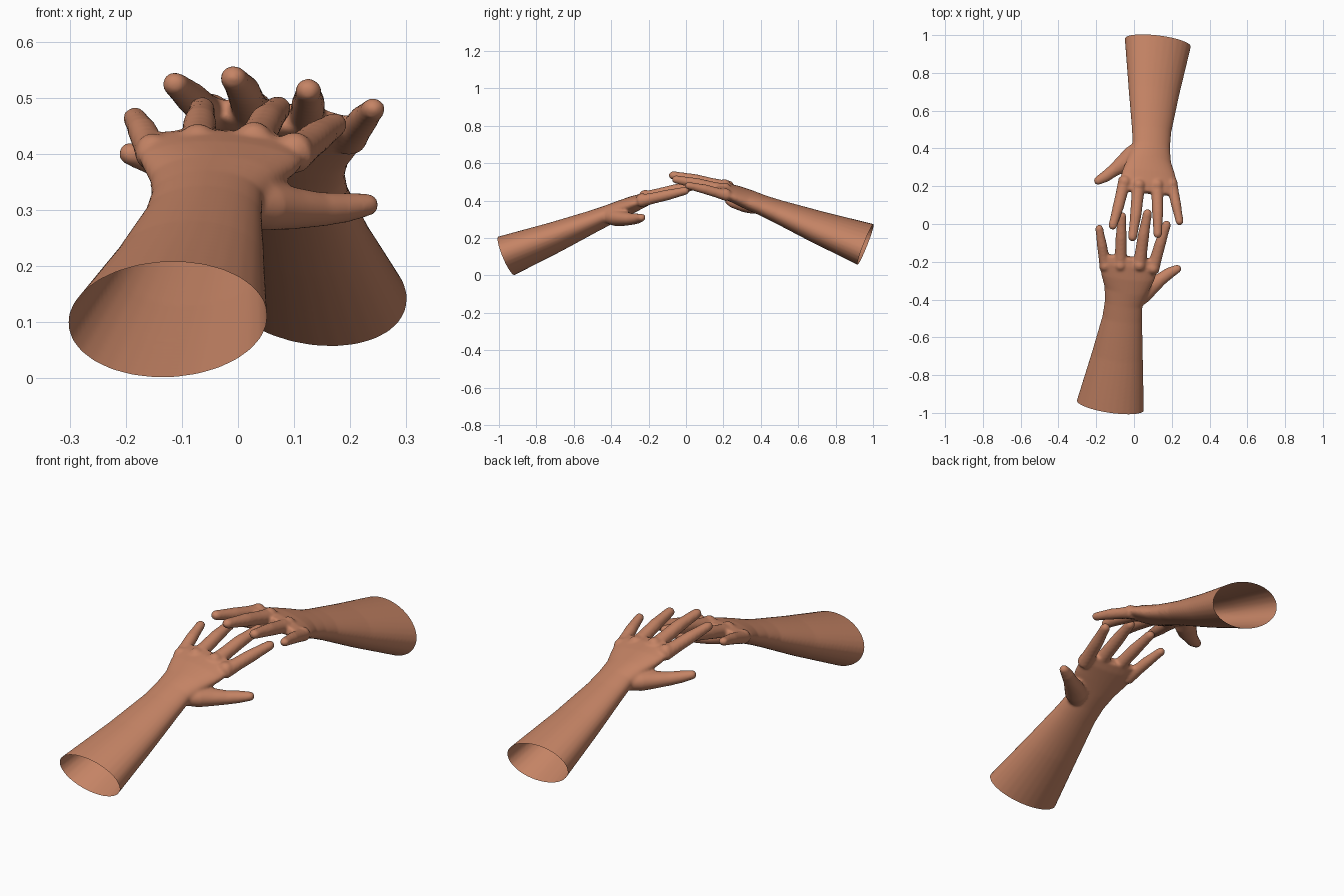
import bpy, bmesh, math
from mathutils import Vector, Matrix

if "Cube" in bpy.data.objects:
    bpy.data.objects.remove(bpy.data.objects["Cube"])

skin = bpy.data.materials.new("skin")
skin.diffuse_color = (0.56, 0.23, 0.13, 1)
skin.use_nodes = True
skin.node_tree.nodes["Principled BSDF"].inputs["Base Color"].default_value = skin.diffuse_color
SIDES = 28


def tube(bm, stations, round_tip=False):
    """Loft ellipses along a path; station = x, y, z, half width, half thickness, roll."""
    pts = [Vector(s[:3]) for s in stations]
    n = len(pts)
    rings = []
    for i, s in enumerate(stations):
        t = (pts[min(i + 1, n - 1)] - pts[max(i - 1, 0)]).normalized()
        roll = s[5] if len(s) > 5 else 0
        rings.append((pts[i], t, s[3], s[4], roll))
    if round_tip:
        p, t, w, h, roll = rings[-1]
        for a in (0.35, 0.7, 1.05, 1.35):
            rings.append((p + t * w * math.sin(a), t, w * math.cos(a), h * math.cos(a), roll))
    loops = []
    for p, t, w, h, roll in rings:
        side = t.cross(Vector((0, 0, 1))).normalized()
        side = Matrix.Rotation(roll, 3, t) @ side
        up = side.cross(t)
        loops.append([bm.verts.new(p + side * w * math.cos(k * math.tau / SIDES)
                                   + up * h * math.sin(k * math.tau / SIDES)) for k in range(SIDES)])
    for a, b in zip(loops, loops[1:]):
        for k in range(SIDES):
            j = (k + 1) % SIDES
            bm.faces.new((a[k], a[j], b[j], b[k]))
    bm.faces.new(loops[0][::-1])
    bm.faces.new(loops[-1])


def arm_mesh():
    bm = bmesh.new()
    # forearm, wrist and palm
    tube(bm, [(-.140, -1.08, .056, .200, .125, -.08),
              (-.125, -.96, .105, .180, .110, -.08),
              (-.088, -.70, .205, .137, .082, -.06),
              (-.062, -.50, .288, .106, .060, -.02),
              (-.055, -.42, .322, .101, .053),
              (-.042, -.35, .352, .116, .049),
              (-.032, -.28, .382, .143, .044, .03),
              (-.027, -.215, .407, .158, .036, .04),
              (-.022, -.175, .421, .150, .024, .04)])
    # fingers: knuckle, middle joint, tip
    fingers = [((-.150, -.235, .396), (-.170, -.11, .440), (-.184, -.025, .464), .028),
               ((-.072, -.235, .410), (-.068, -.07, .456), (-.064, .040, .480), .031),
               ((.026, -.235, .412), (.050, -.06, .458), (.071, .055, .481), .032),
               ((.096, -.250, .396), (.140, -.10, .430), (.172, -.005, .452), .031)]
    for base, mid, tip, r in fingers:
        b, m, t = Vector(base), Vector(mid), Vector(tip)
        tube(bm, [(*b, r * 1.15, r * 1.1), (*b.lerp(m, .55), r, r * .95),
                  (*m, r * .95, r * .92), (*m.lerp(t, .5), r * .82, r * .8),
                  (*t, r * .76, r * .7)], True)
        # raised knuckle
        mat = Matrix.Translation(b.lerp(m, .1) + Vector((0, 0, .006)))
        bmesh.ops.create_uvsphere(bm, u_segments=16, v_segments=10, radius=r * 1.1, matrix=mat)
    # thumb
    tube(bm, [(-.010, -.43, .315, .035, .035), (.045, -.37, .308, .052, .045),
              (.095, -.325, .303, .046, .038), (.145, -.290, .301, .034, .031),
              (.190, -.258, .304, .030, .027), (.228, -.238, .309, .023, .021)], True)
    bmesh.ops.recalc_face_normals(bm, faces=bm.faces)
    me = bpy.data.meshes.new("arm_parts")
    bm.to_mesh(me)
    bm.free()

    # fuse into one skin and soften
    tmp = bpy.data.objects.new("arm_parts", me)
    bpy.context.collection.objects.link(tmp)
    rm = tmp.modifiers.new("fuse", 'REMESH')
    rm.mode = 'VOXEL'
    rm.voxel_size = 0.0065
    sm = tmp.modifiers.new("soften", 'SMOOTH')
    sm.factor = 0.5
    sm.iterations = 8
    dg = bpy.context.evaluated_depsgraph_get()
    out = bpy.data.meshes.new_from_object(tmp.evaluated_get(dg))
    bpy.data.objects.remove(tmp)

    # open cut at the forearm end
    bm = bmesh.new()
    bm.from_mesh(out)
    bmesh.ops.bisect_plane(bm, geom=bm.verts[:] + bm.edges[:] + bm.faces[:],
                           plane_co=(-.125, -.96, .105), plane_no=(.13, 1, .39), clear_inner=True)
    for f in bm.faces:
        f.smooth = True
        f.material_index = 0
    bm.to_mesh(out)
    bm.free()
    out.materials.clear()
    out.materials.append(skin)
    return out


mesh = arm_mesh()
front = bpy.data.objects.new("front_arm", mesh)
bpy.context.collection.objects.link(front)

# second arm: turned round, rolled and tipped slightly so it rests on the first
back_mesh = mesh.copy()
pivot = Vector((.13, .95, .10))
back_mesh.transform(Matrix.Translation(pivot + Vector((0, 0, .06)))
                    @ Matrix.Rotation(.033, 4, 'X') @ Matrix.Rotation(.16, 4, 'Y')
                    @ Matrix.Translation(-pivot) @ Matrix.Rotation(math.pi, 4, 'Z'))
back = bpy.data.objects.new("back_arm", back_mesh)
bpy.context.collection.objects.link(back)
